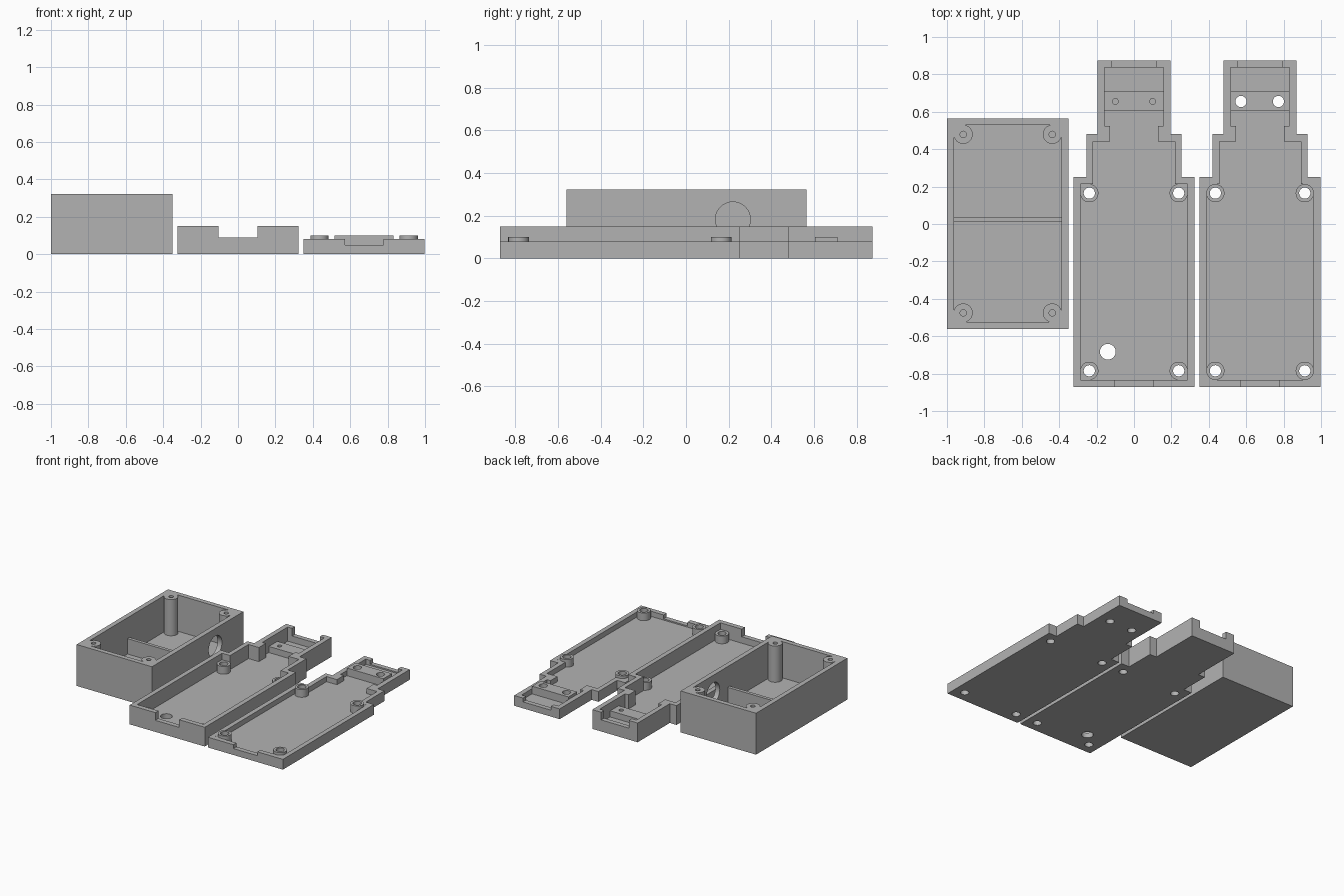
import bpy, bmesh, math

if "Cube" in bpy.data.objects:
    bpy.data.objects.remove(bpy.data.objects["Cube"])

plastic = bpy.data.materials.new("grey_plastic")
plastic.diffuse_color = (0.45, 0.45, 0.45, 1)
plastic.use_nodes = True
plastic.node_tree.nodes["Principled BSDF"].inputs["Base Color"].default_value = plastic.diffuse_color


def prism(name, pts, z0, z1):
    """Extrude a counter-clockwise plan outline from z0 to z1."""
    bm = bmesh.new()
    face = bm.faces.new([bm.verts.new((x, y, z0)) for x, y in pts])
    ext = bmesh.ops.extrude_face_region(bm, geom=[face])
    for v in ext["geom"]:
        if isinstance(v, bmesh.types.BMVert):
            v.co.z = z1
    bmesh.ops.recalc_face_normals(bm, faces=bm.faces)
    me = bpy.data.meshes.new(name)
    bm.to_mesh(me)
    bm.free()
    me.materials.append(plastic)
    ob = bpy.data.objects.new(name, me)
    bpy.context.collection.objects.link(ob)
    return ob


def box(x0, x1, y0, y1, z0, z1, name="helper"):
    return prism(name, [(x0, y0), (x1, y0), (x1, y1), (x0, y1)], z0, z1)


def rod(x, y, r, z0, z1, n=40):
    return prism("helper", [(x + r * math.cos(2 * math.pi * i / n),
                             y + r * math.sin(2 * math.pi * i / n)) for i in range(n)], z0, z1)


def combine(body, tool, op):
    """Apply a boolean with the tool and remove the tool."""
    mod = body.modifiers.new("bool", "BOOLEAN")
    mod.operation, mod.solver, mod.object = op, "EXACT", tool
    tool.hide_render = True
    bpy.context.view_layer.objects.active = body
    bpy.ops.object.modifier_apply(modifier=mod.name)
    bpy.data.objects.remove(tool, do_unlink=True)


def cut(body, tool):
    combine(body, tool, "DIFFERENCE")


def add(body, tool):
    combine(body, tool, "UNION")


def finish(body):
    bpy.ops.object.select_all(action="DESELECT")
    body.select_set(True)
    bpy.context.view_layer.objects.active = body
    bpy.ops.object.shade_smooth_by_angle(angle=math.radians(30))


def mirrored(cx, half):
    """Symmetric outline from its right-hand half, listed front to back."""
    return [(cx + x, y) for x, y in half] + [(cx - x, y) for x, y in reversed(half)]


OUTER = [(0.324, -0.872), (0.324, 0.25), (0.254, 0.25), (0.254, 0.48),
         (0.196, 0.48), (0.196, 0.875)]
INNER = [(0.287, -0.834), (0.287, 0.213), (0.218, 0.213), (0.218, 0.44), (0.128, 0.44),
         (0.128, 0.525), (0.158, 0.525), (0.158, 0.838)]
FLOOR = 0.04


def tray(name, cx, rim, slot_z, clamp_z):
    body = prism(name, mirrored(cx, OUTER), 0, rim)
    cut(body, prism("helper", mirrored(cx, INNER), FLOOR, rim + 0.1))
    # cable slots in the front and back walls
    cut(body, box(cx - 0.103, cx + 0.103, -0.95, -0.82, slot_z, rim + 0.1))
    cut(body, box(cx - 0.12, cx + 0.12, 0.82, 0.95, slot_z, rim + 0.1))
    # cable clamp block in the neck
    add(body, box(cx - 0.157, cx + 0.157, 0.605, 0.71, 0.02, clamp_z))
    # screw posts, the corners behind them filled
    for s in (-1, 1):
        for y, wall in ((-0.785, -0.84), (0.165, 0.22)):
            px, wx = cx + s * 0.239, cx + s * 0.295
            add(body, box(min(px, wx), max(px, wx), min(y, wall), max(y, wall),
                          0.02, min(0.099, rim - 0.001)))
            add(body, rod(px, y, 0.0485, 0.02, 0.1))
            cut(body, rod(px, y, 0.03, -0.1, 0.3))
    return body


# Deep tray with blind clamp holes and a cable hole in the floor
deep = tray("deep_tray", 0.0, 0.15, 0.09, 0.088)
for s in (-1, 1):
    cut(deep, rod(s * 0.1, 0.655, 0.016, 0.03, 0.3))
cut(deep, rod(-0.14, -0.683, 0.042, -0.1, 0.3))
finish(deep)

# Shallow tray with through clamp holes
shallow = tray("shallow_tray", 0.674, 0.08, 0.05, 0.1)
for s in (-1, 1):
    cut(shallow, rod(0.672 + s * 0.1, 0.655, 0.03, -0.1, 0.3))
finish(shallow)

# Battery-style box with divider, corner posts and side hole
CX, CY, TOP = -0.675, 0.002, 0.323
case = box(-1, -0.35, CY - 0.563, CY + 0.563, 0, TOP, "open_box")
cut(case, box(CX - 0.287, CX + 0.287, CY - 0.526, CY + 0.526, FLOOR, 0.5))
add(case, box(CX - 0.3, CX + 0.3, 0.012, 0.038, 0.02, 0.16))
for sx in (-1, 1):
    for sy in (-1, 1):
        px, py = CX + sx * 0.238, CY + sy * 0.477
        wx, wy = px + sx * 0.06, py + sy * 0.06
        add(case, box(min(px, wx), max(px, wx), min(py, wy), max(py, wy), 0.02, TOP))
        add(case, rod(px, py, 0.0505, 0.02, TOP))
        cut(case, rod(px, py, 0.017, 0.1, 0.5))
side = rod(0, 0, 0.082, -0.04, 0.04)
side.rotation_euler = (0, math.pi / 2, 0)
side.location = (-0.37, 0.22, 0.183)
bpy.context.view_layer.update()
cut(case, side)
finish(case)
